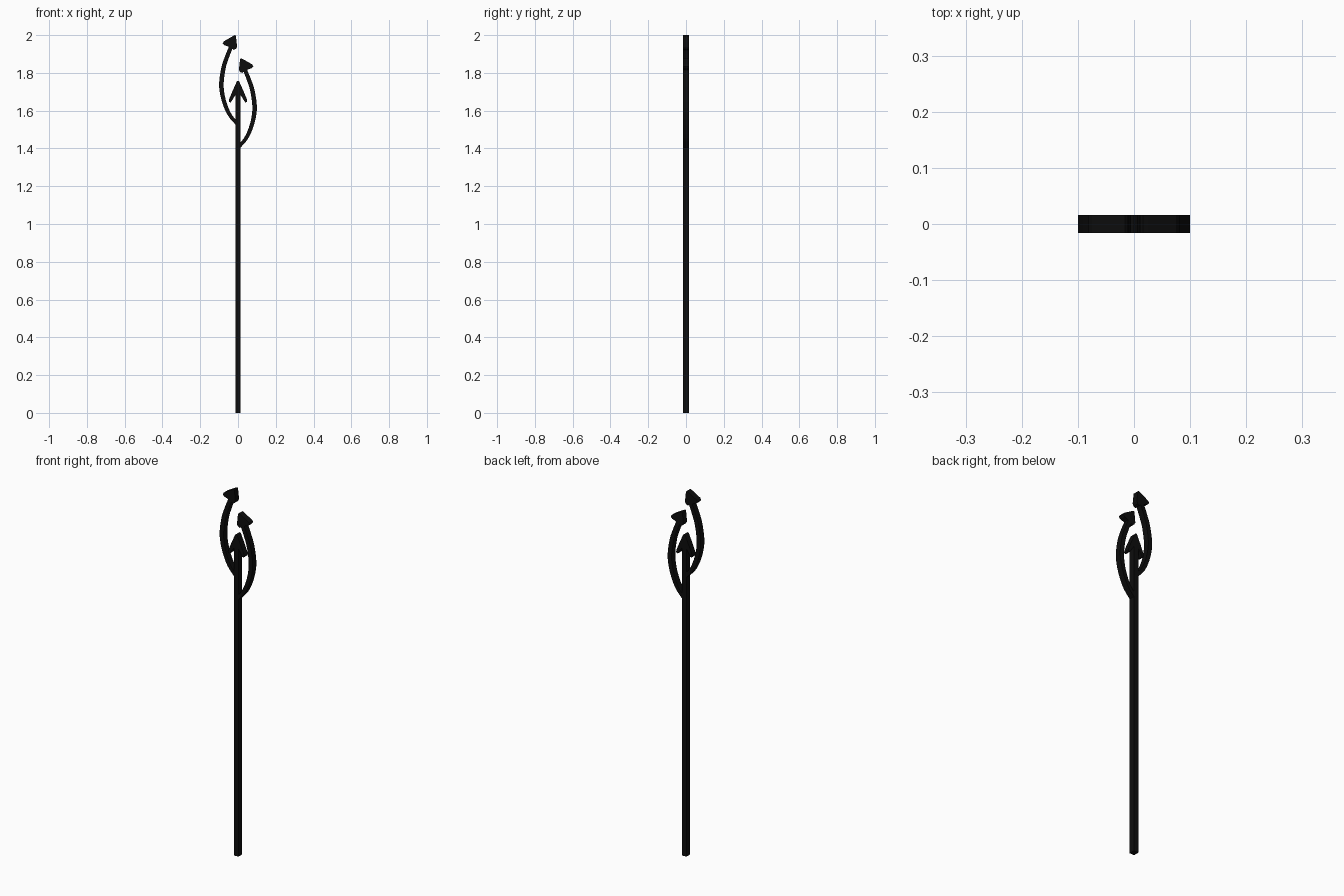
import bpy, bmesh
from mathutils import Vector

if "Cube" in bpy.data.objects:
    bpy.data.objects.remove(bpy.data.objects["Cube"])

HALF = 0.016  # half thickness in y
black = bpy.data.materials.new("black")
black.diffuse_color = (0.004, 0.004, 0.004, 1)
black.use_nodes = True
black.node_tree.nodes["Principled BSDF"].inputs["Base Color"].default_value = black.diffuse_color


def plate(name, outline, strip=False):
    """Extrude a front-view (x, z) outline through y; strip = two matched edges as quads."""
    bm = bmesh.new()
    vs = [bm.verts.new((x, -HALF, z)) for x, z in outline]
    n = len(vs)
    if strip:
        for i in range(n // 2 - 1):
            bm.faces.new((vs[i], vs[i + 1], vs[n - 2 - i], vs[n - 1 - i]))
    else:
        bm.faces.new(vs)
    ext = bmesh.ops.extrude_face_region(bm, geom=bm.faces[:])
    moved = [v for v in ext["geom"] if isinstance(v, bmesh.types.BMVert)]
    bmesh.ops.translate(bm, verts=moved, vec=(0, 2 * HALF, 0))
    bmesh.ops.recalc_face_normals(bm, faces=bm.faces[:])
    me = bpy.data.meshes.new(name)
    bm.to_mesh(me)
    bm.free()
    me.materials.append(black)
    ob = bpy.data.objects.new(name, me)
    bpy.context.collection.objects.link(ob)
    return ob


def spline(pts, steps=6):
    """Catmull-Rom through (x, z, width) points."""
    p = [Vector(q) for q in pts]
    p = [2 * p[0] - p[1]] + p + [2 * p[-1] - p[-2]]
    out = []
    for i in range(1, len(p) - 2):
        a, b, c, d = p[i - 1:i + 3]
        for k in range(steps):
            t = k / steps
            out.append(0.5 * (2 * b + (c - a) * t + (2 * a - 5 * b + 4 * c - d) * t * t
                              + (3 * b - a - 3 * c + d) * t ** 3))
    return out + [p[-2]]


def ribbon(path):
    """Both edges of a tapering stroke."""
    left, right = [], []
    for i, q in enumerate(path):
        d = path[min(i + 1, len(path) - 1)] - path[max(i - 1, 0)]
        nrm = Vector((-d.y, d.x)).normalized() * q.z / 2
        left.append((q.x + nrm.x, q.y + nrm.y))
        right.append((q.x - nrm.x, q.y - nrm.y))
    return left + right[::-1]


# Straight shaft and its swept-back head
plate("shaft", [(-0.014, 0), (0.014, 0), (0.014, 1.7), (-0.014, 1.7)])
half = [(0.006, 1.755), (0.012, 1.742), (0.028, 1.706), (0.044, 1.668), (0.049, 1.652),
        (0.046, 1.645), (0.038, 1.644), (0.028, 1.66), (0.014, 1.682)]
plate("centre_head", [(0, 1.759)] + half + [(-x, z) for x, z in half[::-1]])

# Curved side arrows: the right one is the left one mirrored and lowered
path = spline([(-0.002, 1.527, 0.018), (-0.045, 1.58, 0.02), (-0.075, 1.653, 0.022),
               (-0.088, 1.735, 0.024), (-0.077, 1.825, 0.023), (-0.058, 1.885, 0.022),
               (-0.036, 1.94, 0.021)])
stroke = ribbon(path)
head = [(-0.026, 1.995), (-0.016, 2.0), (-0.011, 1.996), (-0.007, 1.96), (-0.005, 1.938),
        (-0.011, 1.927), (-0.022, 1.922), (-0.034, 1.931), (-0.056, 1.941),
        (-0.073, 1.947), (-0.081, 1.957), (-0.075, 1.967)]
for side, sx, drop in (("left", 1, 0), ("right", -1, 0.122)):
    place = lambda pts: [(x * sx, z - drop) for x, z in pts]
    plate(side + "_curved_stroke", place(stroke), True)
    plate(side + "_curved_head", place(head))
